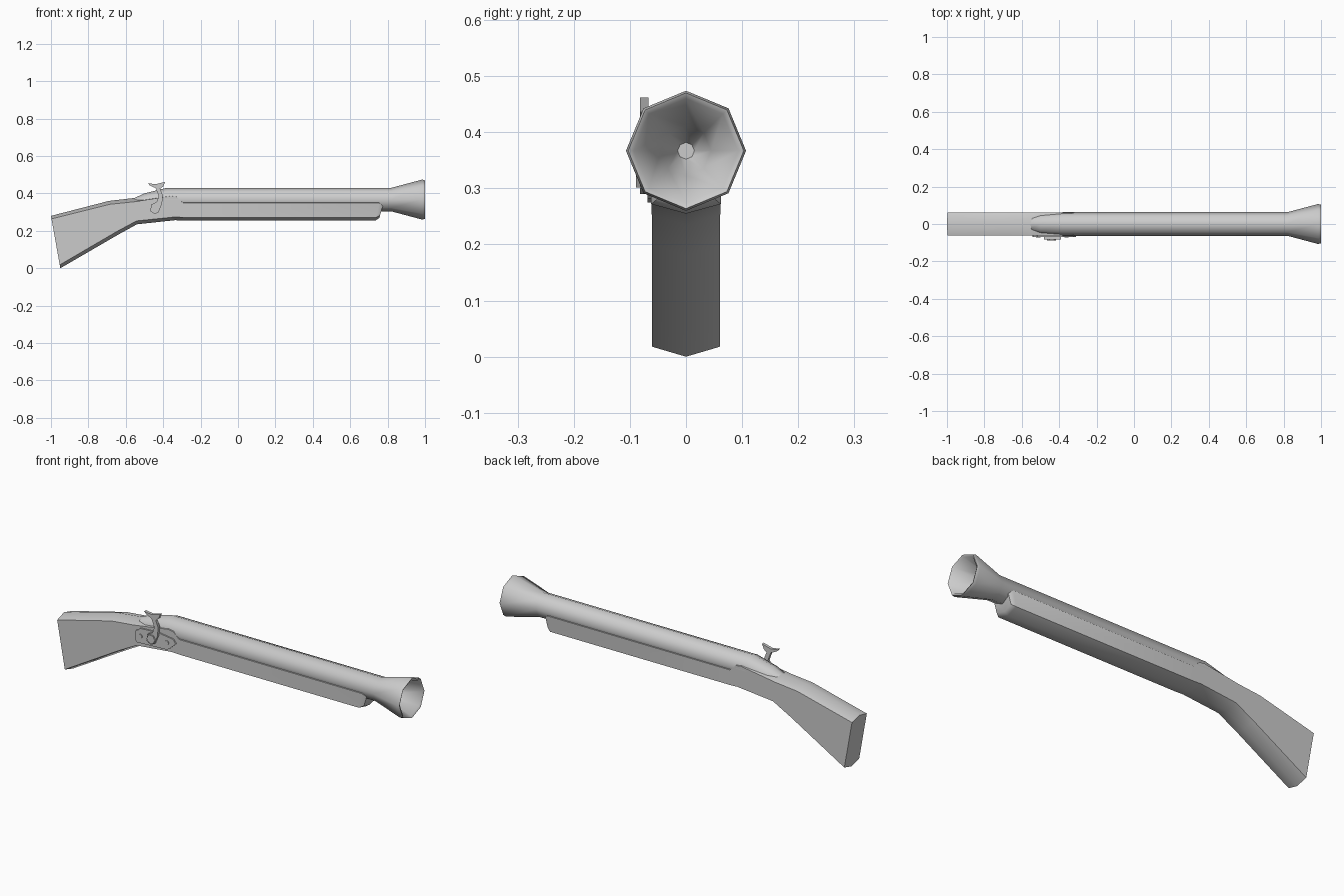
import bpy, bmesh, math

if "Cube" in bpy.data.objects:
    bpy.data.objects.remove(bpy.data.objects["Cube"])


def finish(name, bm, angle=50):
    bmesh.ops.recalc_face_normals(bm, faces=bm.faces)
    mesh = bpy.data.meshes.new(name)
    bm.to_mesh(mesh)
    bm.free()
    ob = bpy.data.objects.new(name, mesh)
    bpy.context.collection.objects.link(ob)
    bpy.ops.object.select_all(action='DESELECT')
    bpy.context.view_layer.objects.active = ob
    ob.select_set(True)
    bpy.ops.object.shade_smooth_by_angle(angle=math.radians(angle))
    return ob


def loft(name, rings, angle=50):
    """Skin a list of equal-length point rings and cap both ends."""
    bm = bmesh.new()
    loops = [[bm.verts.new(p) for p in ring] for ring in rings]
    n = len(loops[0])
    for a, b in zip(loops, loops[1:]):
        for i in range(n):
            j = (i + 1) % n
            bm.faces.new((a[i], a[j], b[j], b[i]))
    bm.faces.new(loops[0])
    bm.faces.new(loops[-1])
    return finish(name, bm, angle)


def octagon(x, z, r):
    return [(x, r * math.sin(k * math.pi / 4), z + r * math.cos(k * math.pi / 4))
            for k in range(8)]


def stock_ring(xt, zt, xb, zb, w, peak, keel):
    """Six-sided section with a ridge on top and a keel below."""
    def at(y, z):
        t = (z - zb) / (zt - zb)
        return (xb + (xt - xb) * t, y, z)
    return [at(0, zt), at(w, zt - peak), at(w, zb + keel),
            at(0, zb), at(-w, zb + keel), at(-w, zt - peak)]


def plate(name, outline, y0, y1):
    """Extrude an x-z outline along y."""
    return loft(name, [[(x, y, z) for x, z in outline] for y in (y0, y1)], 30)


def disc(cx, cz, r, n):
    return [(cx + r * math.cos(2 * math.pi * k / n),
             cz + r * math.sin(2 * math.pi * k / n)) for k in range(n)]


# Octagonal barrel with tang, flared muzzle and hollow bore
profile = [(-0.56, 0.335, 0.038), (-0.50, 0.345, 0.055), (-0.38, 0.367, 0.063),
           (0.82, 0.367, 0.063), (0.985, 0.367, 0.107), (1.0, 0.367, 0.103),
           (0.995, 0.367, 0.093), (0.84, 0.367, 0.045), (0.78, 0.367, 0.015)]
loft("barrel", [octagon(*p) for p in profile])

# Shoulder stock, wrist and fore-end in one piece
sections = [(-1.0, 0.28, -0.95, 0.0, 0.061, 0.016, 0.018),
            (-0.69, 0.36, -0.64, 0.18, 0.061, 0.018, 0.018),
            (-0.56, 0.375, -0.54, 0.235, 0.061, 0.02, 0.018),
            (-0.36, 0.392, -0.335, 0.257, 0.062, 0.006, 0.017),
            (-0.33, 0.386, -0.32, 0.256, 0.062, 0.004, 0.017),
            (-0.295, 0.352, -0.29, 0.255, 0.062, 0.002, 0.017),
            (0.755, 0.352, 0.735, 0.255, 0.062, 0.002, 0.017),
            (0.775, 0.335, 0.755, 0.268, 0.050, 0.002, 0.014)]
loft("stock", [stock_ring(*s) for s in sections])

# Lock plate with cut corners
plate("lock_plate", [(-0.535, 0.275), (-0.36, 0.282), (-0.345, 0.292),
                     (-0.31, 0.325), (-0.325, 0.345), (-0.41, 0.357),
                     (-0.515, 0.352), (-0.525, 0.342), (-0.54, 0.335),
                     (-0.542, 0.285)], -0.055, -0.069)

# Cock with its curved neck and forked top
plate("hammer", [(-0.482, 0.455), (-0.44, 0.449), (-0.39, 0.462), (-0.40, 0.437),
                 (-0.416, 0.425), (-0.402, 0.39), (-0.406, 0.345), (-0.425, 0.30),
                 (-0.445, 0.29), (-0.468, 0.305), (-0.465, 0.34), (-0.435, 0.355),
                 (-0.424, 0.385), (-0.44, 0.428), (-0.472, 0.443)], -0.067, -0.082)

# Pivot bolt and plate screws
plate("pivot_bolt", disc(-0.44, 0.322, 0.024, 6), -0.08, -0.089)
for i, (x, z) in enumerate([(-0.512, 0.312), (-0.36, 0.32)]):
    plate(f"plate_screw_{i + 1}", disc(x, z, 0.011, 8), -0.066, -0.073)
